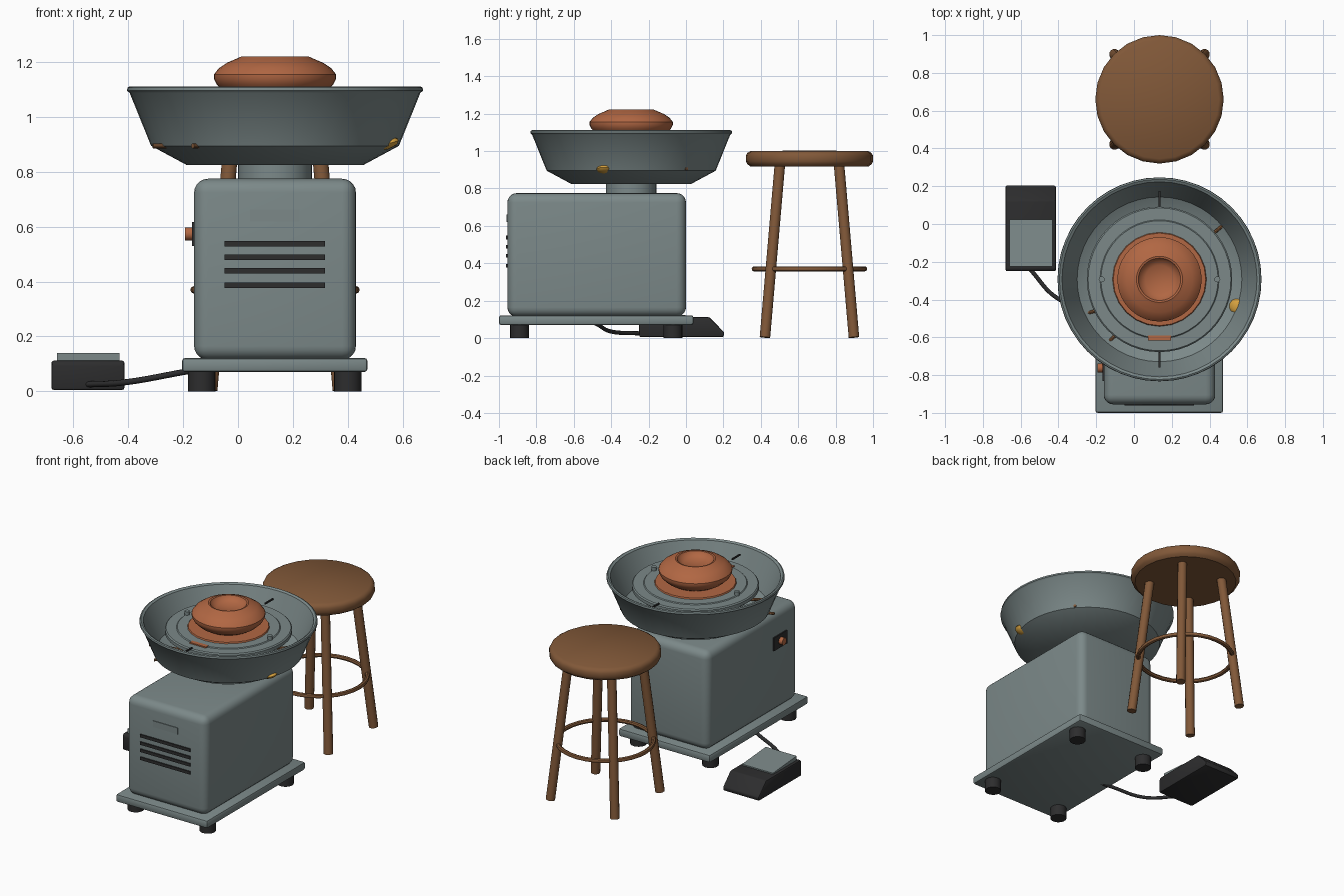
import bpy, bmesh, math
from mathutils import Vector

if "Cube" in bpy.data.objects:
    bpy.data.objects.remove(bpy.data.objects["Cube"])

CX, WY, SY = 0.135, -0.293, 0.66   # shared centre line, wheel centre, stool centre


def colour(name, r, g, b):
    m = bpy.data.materials.new(name)
    m.diffuse_color = (r, g, b, 1)
    m.use_nodes = True
    m.node_tree.nodes["Principled BSDF"].inputs["Base Color"].default_value = m.diffuse_color
    return m


GREY = colour("grey_enamel", 0.20, 0.25, 0.25)
DARK = colour("black_rubber", 0.026, 0.026, 0.027)
CLAY = colour("terracotta_clay", 0.44, 0.135, 0.056)
WOOD = colour("brown_wood", 0.22, 0.098, 0.04)
SPONGE = colour("yellow_sponge", 0.68, 0.36, 0.05)


def finish(name, bm, mat, smooth=True, angle=35):
    bmesh.ops.recalc_face_normals(bm, faces=bm.faces)
    me = bpy.data.meshes.new(name)
    bm.to_mesh(me)
    bm.free()
    ob = bpy.data.objects.new(name, me)
    bpy.context.collection.objects.link(ob)
    me.materials.append(mat)
    if smooth:
        bpy.ops.object.select_all(action='DESELECT')
        ob.select_set(True)
        bpy.context.view_layer.objects.active = ob
        bpy.ops.object.shade_smooth_by_angle(angle=math.radians(angle))
    return ob


def box(name, lo, hi, mat, bevel=0, segs=3):
    bm = bmesh.new()
    bmesh.ops.create_cube(bm, size=1)
    for v in bm.verts:
        v.co = Vector([l + (c + 0.5) * (h - l) for c, l, h in zip(v.co, lo, hi)])
    if bevel:
        bmesh.ops.bevel(bm, geom=bm.edges[:], offset=bevel, segments=segs,
                        profile=0.5, affect='EDGES')
    return finish(name, bm, mat, bevel > 0)


def lathe(name, prof, x, y, mat, n=48):
    """Spin (radius, z) points about a vertical axis; radius 0 closes an end."""
    bm = bmesh.new()
    rings = []
    for r, z in prof:
        if r == 0:
            rings.append([bm.verts.new((x, y, z))] * n)
        else:
            rings.append([bm.verts.new((x + r * math.cos(2 * math.pi * i / n),
                                        y + r * math.sin(2 * math.pi * i / n), z))
                          for i in range(n)])
    for a, b in zip(rings, rings[1:]):
        for i in range(n):
            j = (i + 1) % n
            bm.faces.new(list(dict.fromkeys((a[i], a[j], b[j], b[i]))))
    return finish(name, bm, mat)


def rod(name, p, q, r, mat, n=12):
    p, q = Vector(p), Vector(q)
    bm = bmesh.new()
    bmesh.ops.create_cone(bm, cap_ends=True, segments=n, radius1=r, radius2=r,
                          depth=(q - p).length)
    rot = (q - p).to_track_quat('Z', 'Y').to_matrix()
    for v in bm.verts:
        v.co = rot @ v.co + (p + q) / 2
    return finish(name, bm, mat)


# Cabinet, base plate and rubber feet
box("base_plate", (-0.204, -1.0, 0.07), (0.472, 0.04, 0.122), GREY, 0.012, 2)
box("cabinet", (-0.16, -0.955, 0.115), (0.43, 0.0, 0.775), GREY, 0.05, 5)
for x in (-0.132, 0.4):
    for y in (-0.89, -0.07):
        lathe("rubber_foot", [(0, 0), (0.05, 0), (0.05, 0.075), (0, 0.075)], x, y, DARK, 20)

# Front vents, blank plate, side switch
for z in (0.538, 0.488, 0.44, 0.387):
    box("vent_slot", (-0.05, -0.962, z - 0.01), (0.318, -0.953, z + 0.01), DARK)
box("front_plate", (0.044, -0.959, 0.62), (0.225, -0.953, 0.662), GREY)
box("switch_plate", (-0.168, -0.83, 0.53), (-0.155, -0.69, 0.618), DARK)
rod("switch_knob", (-0.194, -0.762, 0.574), (-0.16, -0.762, 0.574), 0.024, CLAY, 16)

# Splash pan with open top, shaft and wheel head
lathe("shaft_collar", [(0, 0.77), (0.135, 0.77), (0.135, 0.83), (0.1, 0.84),
                       (0.1, 1.03), (0, 1.03)], CX, WY, GREY, 32)
lathe("splash_pan", [(0, 0.825), (0.322, 0.825), (0.452, 0.895), (0.53, 1.088),
                     (0.54, 1.096), (0.538, 1.108), (0.53, 1.112), (0.516, 1.104),
                     (0.436, 0.912), (0.31, 0.845), (0, 0.845)], CX, WY, GREY, 48)
lathe("wheel_head", [(0, 1.02), (0.375, 1.02), (0.385, 1.028), (0.385, 1.05),
                     (0.378, 1.057), (0.315, 1.057), (0.31, 1.062), (0, 1.062)],
      CX, WY, GREY, 48)
for s in (-1, 1):
    x = CX + s * 0.306
    lathe("bat_pin", [(0, 1.05), (0.016, 1.05), (0.016, 1.085), (0, 1.085)], x, WY, GREY, 12)
    a, b = sorted((WY + s * 0.385, WY + s * 0.468))
    box("pan_seam_clip", (CX - 0.004, a, 1.062), (CX + 0.004, b, 1.072), DARK)

# Clay pot, slip ring and smear
lathe("clay_slip", [(0, 1.06), (0.25, 1.06), (0.245, 1.07), (0, 1.074)], CX, WY, CLAY, 24)
box("clay_smear", (CX - 0.06, WY - 0.325, 1.056), (CX + 0.06, WY - 0.296, 1.065), CLAY)
lathe("clay_pot", [(0, 1.07), (0.15, 1.07), (0.185, 1.092), (0.212, 1.118), (0.223, 1.14),
                   (0.223, 1.155), (0.205, 1.178), (0.175, 1.198), (0.14, 1.213),
                   (0.122, 1.221), (0.112, 1.219), (0.105, 1.205), (0.075, 1.185),
                   (0, 1.18)], CX, WY, CLAY, 40)

# Hand tools and sponge poking through the pan wall
rod("tool_handle", (-0.165, -0.65, 0.895), (0.0, -0.5, 0.895), 0.009, WOOD, 8)
rod("tool_handle", (-0.31, -0.49, 0.895), (-0.1, -0.43, 0.895), 0.009, WOOD, 8)
rod("tool_handle", (0.485, 0.005, 0.905), (0.3, -0.15, 0.905), 0.009, WOOD, 8)
bm = bmesh.new()
bmesh.ops.create_icosphere(bm, subdivisions=2, radius=1)
for v in bm.verts:
    c = v.co
    v.co = (0.545 + 0.042 * c.x, -0.437 + 0.043 * c.y, 0.902 + 0.02 * c.z + 0.012 * c.x)
finish("sponge", bm, SPONGE)

# Foot pedal: wedge body extruded along x, sloping tread
bm = bmesh.new()
side = [(-0.25, 0.005), (0.2, 0.005), (0.205, 0.03), (0.125, 0.112), (-0.24, 0.112),
        (-0.25, 0.1)]
face = bm.faces.new([bm.verts.new((-0.68, y, z)) for y, z in side])
ext = bmesh.ops.extrude_face_region(bm, geom=[face])
bmesh.ops.translate(bm, vec=(0.266, 0, 0),
                    verts=[g for g in ext["geom"] if isinstance(g, bmesh.types.BMVert)])
bmesh.ops.bevel(bm, geom=bm.edges[:], offset=0.008, segments=2, profile=0.5, affect='EDGES')
finish("pedal_body", bm, DARK)
tread = box("pedal_tread", (-0.66, -0.225, 0.1), (-0.432, 0.025, 0.14), GREY)
for v in tread.data.vertices:
    v.co.z -= 0.08 * (v.co.y + 0.225)

# Pedal cord
cu = bpy.data.curves.new("pedal_cord", 'CURVE')
cu.dimensions = '3D'
cu.bevel_depth = 0.011
cu.bevel_resolution = 2
sp = cu.splines.new('BEZIER')
pts = [(-0.55, -0.24, 0.025), (-0.41, -0.39, 0.033), (-0.2, -0.47, 0.07), (-0.12, -0.5, 0.085)]
sp.bezier_points.add(len(pts) - 1)
for bp, p in zip(sp.bezier_points, pts):
    bp.co = p
    bp.handle_left_type = bp.handle_right_type = 'AUTO'
cord = bpy.data.objects.new("pedal_cord", cu)
cu.materials.append(DARK)
bpy.context.collection.objects.link(cord)

# Stool: seat, splayed legs, foot ring
lathe("stool_seat", [(0, 0.917), (0.315, 0.917), (0.332, 0.93), (0.34, 0.945), (0.34, 0.975),
                     (0.332, 0.99), (0.315, 1.0), (0, 1.003)], CX, SY, WOOD, 24)
for sx in (-1, 1):
    for sy in (-1, 1):
        rod("stool_leg", (CX + sx * 0.238, SY + sy * 0.238, 0.004),
            (CX + sx * 0.158, SY + sy * 0.158, 0.93), 0.029, WOOD, 12)
ring = [(0.295 + 0.014 * math.cos(a), 0.37 + 0.014 * math.sin(a))
        for a in (i * math.pi / 4 for i in range(9))]
hoop = lathe("stool_foot_ring", ring, CX, SY, WOOD, 32)
bm = bmesh.new()
bm.from_mesh(hoop.data)
bmesh.ops.remove_doubles(bm, verts=bm.verts, dist=1e-5)
bmesh.ops.recalc_face_normals(bm, faces=bm.faces)
bm.to_mesh(hoop.data)
bm.free()
